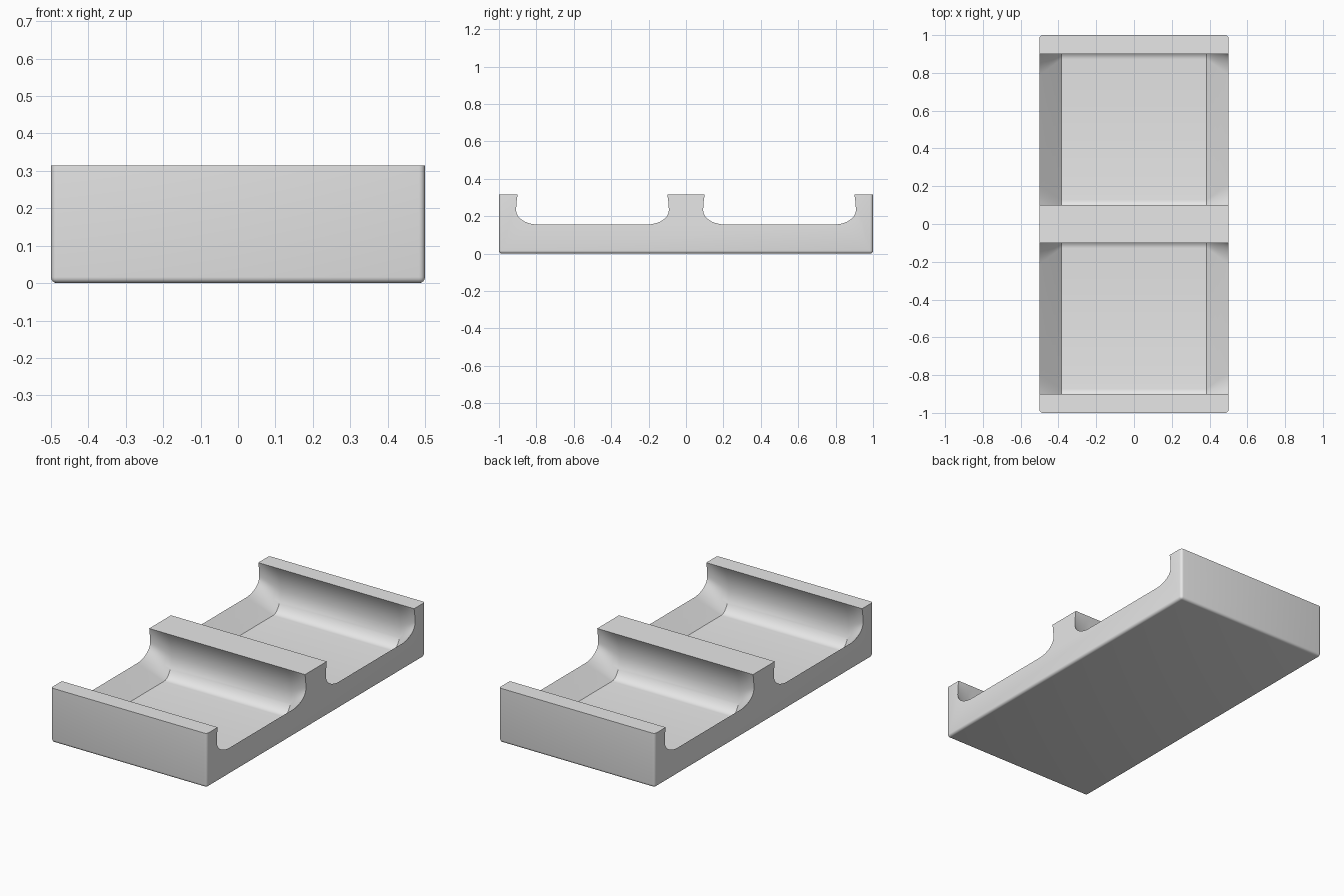
import bpy, bmesh, math

if "Cube" in bpy.data.objects:
    bpy.data.objects.remove(bpy.data.objects["Cube"], do_unlink=True)

LENGTH, WIDTH, HEIGHT = 2.0, 1.0, 0.315

grey = bpy.data.materials.new("light_grey")
grey.use_nodes = True
grey.diffuse_color = (0.8, 0.8, 0.8, 1)
grey.node_tree.nodes["Principled BSDF"].inputs["Base Color"].default_value = (0.8, 0.8, 0.8, 1)


def make_object(name, bm):
    bmesh.ops.recalc_face_normals(bm, faces=bm.faces)
    mesh = bpy.data.meshes.new(name)
    bm.to_mesh(mesh)
    bm.free()
    mesh.materials.append(grey)
    obj = bpy.data.objects.new(name, mesh)
    bpy.context.collection.objects.link(obj)
    return obj


# Block: rounded uprights and bottom edges, sharp top rim
bm = bmesh.new()
bmesh.ops.create_cube(bm, size=1)
for v in bm.verts:
    v.co.x *= WIDTH
    v.co.y *= LENGTH
    v.co.z = (v.co.z + 0.5) * HEIGHT
soft = [e for e in bm.edges if min(v.co.z for v in e.verts) < 0.01]
bmesh.ops.bevel(bm, geom=soft, offset=0.016, segments=4, profile=0.5, affect='EDGES')
tray = make_object("double_tray", bm)


def half_section(t):
    """Half outline of a pocket: t = 0 at the floor, t = 1 at the open side."""
    mix = lambda a, b: a + (b - a) * t
    floor, widest = mix(0.05, 0.155), mix(0.17, 0.23)
    reach, fillet = mix(0.442, 0.408), mix(0.07, 0.12)
    points = []
    for i in range(13):                     # floor fillet
        a = i / 12 * math.pi / 2
        points.append((reach - fillet + fillet * math.sin(a),
                       widest - (widest - floor) * math.cos(a)))
    for i in range(1, 9):                   # undercut wall
        s = i / 8
        points.append((0.4 + (reach - 0.4) * (1 - s * s),
                       widest + (HEIGHT - widest) * s))
    points.append((0.4, HEIGHT + 0.1))
    return points


# Pockets: sections lofted across the width, rising to the open sides
bm = bmesh.new()
steps = [0, 0.25, 0.5, 0.75, 1, 1.2]
stations = [(-0.385 - 0.115 * t, t) for t in reversed(steps)]
stations += [(-x, t) for x, t in reversed(stations)]
for centre in (-0.5, 0.5):
    rings = []
    for x, t in stations:
        half = half_section(t)
        outline = half + [(-y, z) for y, z in reversed(half)]
        rings.append([bm.verts.new((x, centre + y, z)) for y, z in outline])
    for a, b in zip(rings, rings[1:]):
        for i in range(len(a)):
            j = (i + 1) % len(a)
            bm.faces.new((a[i], a[j], b[j], b[i]))
    bm.faces.new(rings[0])
    bm.faces.new(rings[-1])
cutter = make_object("pocket_cutter", bm)
cutter.hide_render = True

# Cut the pockets and finish the shading
cut = tray.modifiers.new("pockets", 'BOOLEAN')
cut.operation = 'DIFFERENCE'
cut.solver = 'EXACT'
cut.object = cutter
bpy.ops.object.select_all(action='DESELECT')
tray.select_set(True)
bpy.context.view_layer.objects.active = tray
bpy.ops.object.modifier_apply(modifier=cut.name)
bpy.data.objects.remove(cutter, do_unlink=True)
bpy.ops.object.shade_smooth_by_angle(angle=math.radians(32))
